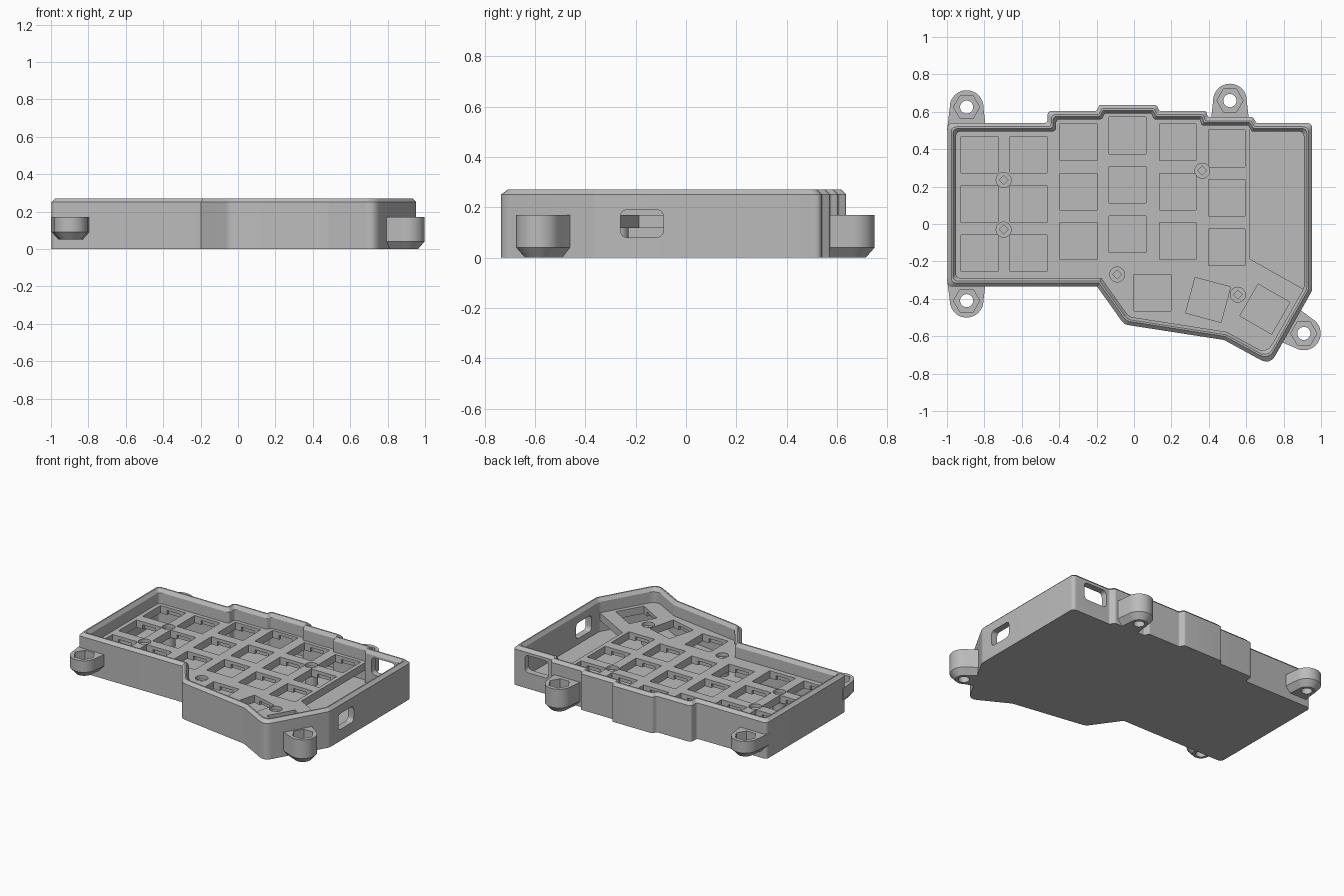
import bpy, bmesh
from math import cos, sin, tan, radians, pi
from mathutils import Vector, Matrix

if "Cube" in bpy.data.objects:
    bpy.data.objects.remove(bpy.data.objects["Cube"])

grey = bpy.data.materials.new("light grey plastic")
grey.use_nodes = True
grey.diffuse_color = (0.5, 0.5, 0.5, 1)
grey.node_tree.nodes["Principled BSDF"].inputs["Base Color"].default_value = (0.5, 0.5, 0.5, 1)


def offset(pts, d):
    """Move a counter-clockwise outline inward by d."""
    out = []
    for i, p in enumerate(pts):
        a = (p - pts[i - 1]).normalized()
        b = (pts[(i + 1) % len(pts)] - p).normalized()
        na, nb = Vector((-a.y, a.x)), Vector((-b.y, b.x))
        out.append(p + (na + nb) * d / (1 + na.dot(nb)))
    return out


def fillet(pts, radii, steps=6):
    """Round each corner by its radius."""
    out = []
    for i, (p, r) in enumerate(zip(pts, radii)):
        if r == 0:
            out.append(p)
            continue
        a = (p - pts[i - 1]).normalized()
        b = (pts[(i + 1) % len(pts)] - p).normalized()
        t = r * tan(a.angle(b) / 2)
        p0, p2 = p - a * t, p + b * t
        for k in range(steps + 1):
            u = k / steps
            out.append(p0 * (1 - u) ** 2 + p * 2 * u * (1 - u) + p2 * u * u)
    return out


def add_rings(bm, rings, matrix=Matrix()):
    """Skin a list of (outline, z) rings and cap both ends."""
    loops = [[bm.verts.new(matrix @ Vector((p.x, p.y, z))) for p in pts] for pts, z in rings]
    for low, high in zip(loops, loops[1:]):
        for i in range(len(low)):
            bm.faces.new((low[i - 1], low[i], high[i], high[i - 1]))
    bm.faces.new(loops[0][::-1])
    bm.faces.new(loops[-1])


def finish(bm, name):
    bmesh.ops.recalc_face_normals(bm, faces=bm.faces)
    mesh = bpy.data.meshes.new(name)
    bm.to_mesh(mesh)
    bm.free()
    mesh.materials.append(grey)
    obj = bpy.data.objects.new(name, mesh)
    bpy.context.collection.objects.link(obj)
    return obj


def solid(name, *ring_sets):
    bm = bmesh.new()
    for rings in ring_sets:
        add_rings(bm, rings)
    return finish(bm, name)


def activate(obj):
    bpy.ops.object.select_all(action='DESELECT')
    obj.select_set(True)
    bpy.context.view_layer.objects.active = obj


def cut(obj, cutter):
    cutter.hide_render = True
    mod = obj.modifiers.new("cut", 'BOOLEAN')
    mod.operation, mod.solver, mod.object = 'DIFFERENCE', 'EXACT', cutter
    activate(obj)
    bpy.ops.object.modifier_apply(modifier=mod.name)
    bpy.data.objects.remove(cutter)


def smooth(obj):
    activate(obj)
    bpy.ops.object.shade_smooth_by_angle(angle=radians(28))


def ngon(x, y, r, n, turn=0.0):
    return [Vector((x + r * cos(turn + 2 * pi * i / n), y + r * sin(turn + 2 * pi * i / n)))
            for i in range(n)]


def rect(x, y, w, h, turn=0.0):
    rot = Matrix.Rotation(turn, 2)
    return [Vector((x, y)) + rot @ Vector((sx * w / 2, sy * h / 2))
            for sx, sy in ((-1, -1), (1, -1), (1, 1), (-1, 1))]


# Case outline, counter-clockwise: x, y, corner radius
corners = [(-0.997, -0.335, 0.03), (-0.197, -0.335, 0), (-0.053, -0.537, 0.06),
           (0.481, -0.62, 0.05), (0.727, -0.754, 0.06), (0.953, -0.355, 0.05),
           (0.953, 0.54, 0.03), (0.655, 0.54, 0.012), (0.635, 0.572, 0.015),
           (0.395, 0.572, 0.012), (0.385, 0.605, 0.015), (0.135, 0.605, 0.012),
           (0.12, 0.637, 0.015), (-0.185, 0.637, 0.015), (-0.2, 0.605, 0.012),
           (-0.462, 0.605, 0.025), (-0.462, 0.54, 0.02), (-0.997, 0.54, 0.03)]
outline = [Vector(c[:2]) for c in corners]
radii = [c[2] for c in corners]


def case_ring(d, z):
    return fillet(offset(outline, d), radii), z


# Case tray with a bevelled rim
tray = solid("case_tray", [case_ring(0, 0), case_ring(0, 0.25), case_ring(0.02, 0.27),
                           case_ring(0.029, 0.27), case_ring(0.045, 0.245), case_ring(0.045, 0.04)])
# Rounded port openings in the right and back walls
bm = bmesh.new()
side_port = fillet(rect(-0.175, 0.135, 0.17, 0.11), [0.03] * 4)
add_rings(bm, [(side_port, 0.85), (side_port, 1.05)],
          Matrix(((0, 0, 1, 0), (1, 0, 0, 0), (0, 1, 0, 0), (0, 0, 0, 1))))
back_port = fillet(rect(0.77, 0.17, 0.18, 0.12), [0.03] * 4)
add_rings(bm, [(back_port, 0.45), (back_port, 0.6)],
          Matrix(((1, 0, 0, 0), (0, 0, 1, 0), (0, 1, 0, 0), (0, 0, 0, 1))))
cut(tray, finish(bm, "port_cutter"))
smooth(tray)

# Switch plate, open over the controller bay
plate = solid("switch_plate", [case_ring(0.04, 0.118), case_ring(0.04, 0.17)])
bay = [Vector(p) for p in ((0.62, -0.187), (0.93, -0.361), (1.2, -0.361), (1.2, 0.9), (0.62, 0.9))]
cut(plate, solid("bay_cutter", [(bay, 0), (bay, 0.4)]))

# Key openings: staggered columns plus the thumb cluster
pitch = 0.264
columns = [(-0.826, 0.107), (-0.564, 0.107), (-0.297, 0.173),
           (-0.035, 0.209), (0.233, 0.173), (0.495, 0.14)]
keys = [(x, y + row * pitch, 0) for x, y in columns for row in (-1, 0, 1)]
keys += [(0.099, -0.367, 0), (0.396, -0.406, radians(-15)), (0.7, -0.455, radians(-30))]
holes, notches = [], []
for x, y, turn in keys:
    square = rect(x, y, 0.196, 0.196, turn)
    notch = rect(x, y, 0.1, 0.23, turn)
    holes.append([(square, 0.08), (square, 0.25)])
    notches.append([(notch, 0.08), (notch, 0.148)])
cut(plate, solid("key_cutter", *holes))
cut(plate, solid("notch_cutter", *notches))

# Screw recesses in the plate and the posts beneath them
screws = [(-0.697, 0.235), (-0.697, -0.03), (0.365, 0.285), (-0.09, -0.27), (0.555, -0.378)]
cut(plate, solid("recess_cutter", *[[(ngon(x, y, 0.04, 24), z) for z in (0.08, 0.25)]
                                    for x, y in screws]))
smooth(plate)
posts = solid("screw_posts", *[[(ngon(x, y, 0.042, 24), z) for z in (0.03, 0.145)]
                               for x, y in screws])
cut(posts, solid("post_cutter", *[[(ngon(x, y, 0.024, 4), z) for z in (0.06, 0.2)]
                                  for x, y in screws]))
smooth(posts)

# Mounting lugs: centre, outward angle, distance to wall, underside height
lugs = {"back_right_lug": (-0.895, 0.625, 90, 0.085, 0.05),
        "front_right_lug": (-0.895, -0.41, -90, 0.075, 0.05),
        "back_left_lug": (0.513, 0.66, 90, 0.09, 0),
        "front_left_lug": (0.908, -0.585, -30, 0.077, 0)}
for name, (x, y, angle, wall, base) in lugs.items():
    back = -wall - 0.038
    arc = [Vector((0.09 * cos(a), 0.09 * sin(a)))
           for a in (radians(-90 + 7.5 * k) for k in range(25))]
    local = arc + [Vector((back, 0.104)), Vector((back, -0.104))]
    rot = Matrix.Rotation(radians(angle), 2)
    shape = [Vector((x, y)) + rot @ p for p in local]
    lug = solid(name, [(offset(shape, 0.035), base), (shape, base + 0.04), (shape, 0.17)])
    hexagon, bore = ngon(x, y, 0.07, 6), ngon(x, y, 0.035, 24)
    cut(lug, solid("nut_cutter", [(hexagon, 0.1), (hexagon, 0.3)]))
    cut(lug, solid("bore_cutter", [(bore, -0.1), (bore, 0.3)]))
    smooth(lug)
